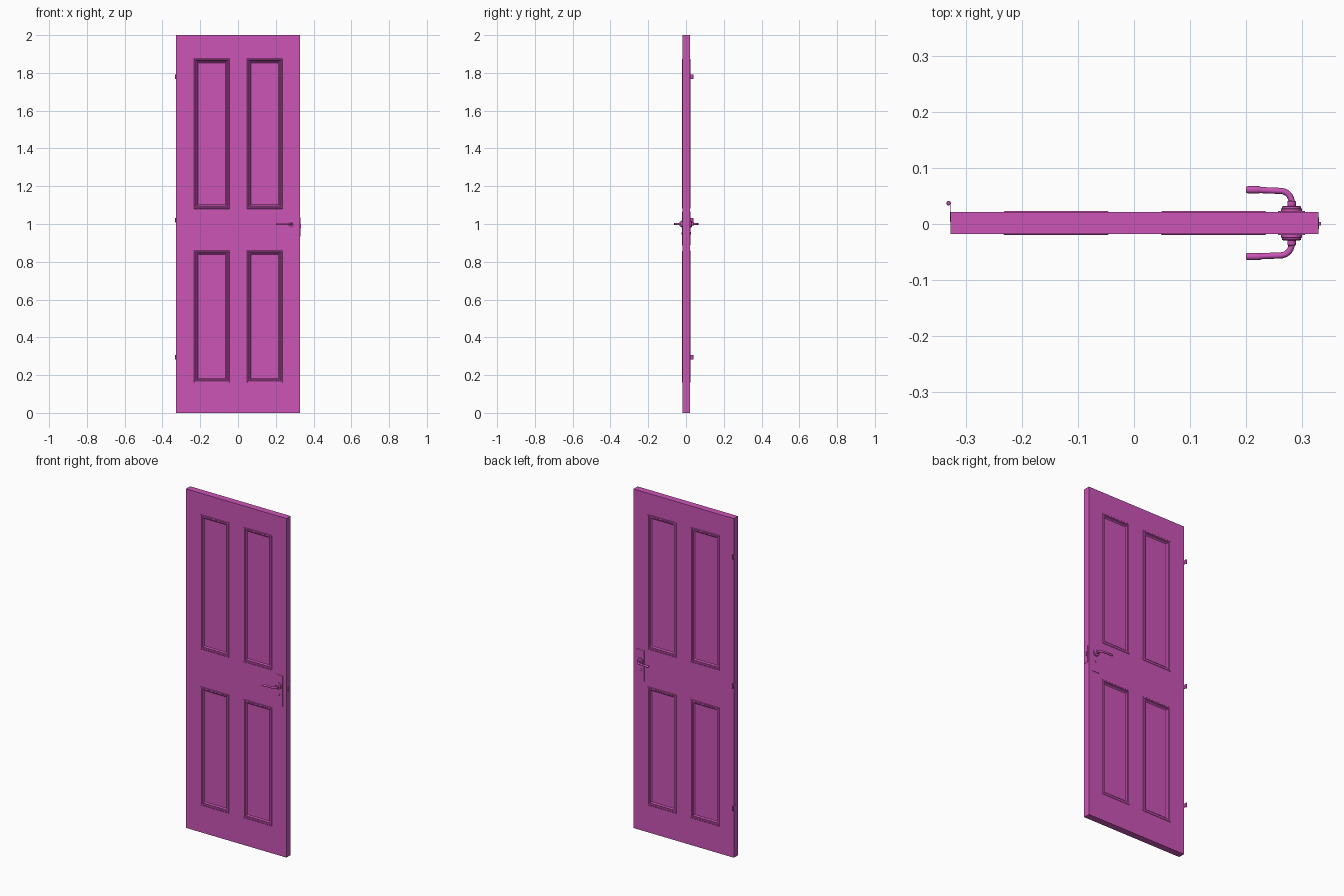
import bpy, bmesh, math
from mathutils import Matrix, Vector

if "Cube" in bpy.data.objects:
    bpy.data.objects.remove(bpy.data.objects["Cube"], do_unlink=True)

magenta = bpy.data.materials.new("magenta paint")
magenta.use_nodes = True
COLOUR = (0.60, 0.09, 0.47, 1)
magenta.diffuse_color = COLOUR
magenta.node_tree.nodes["Principled BSDF"].inputs["Base Color"].default_value = COLOUR

FRONT, BACK = -0.018, 0.021
HANDLE_X, HANDLE_Z = 0.281, 1.0


def finish(name, bm, smooth=False):
    bmesh.ops.recalc_face_normals(bm, faces=bm.faces)
    mesh = bpy.data.meshes.new(name)
    bm.to_mesh(mesh)
    bm.free()
    mesh.materials.append(magenta)
    ob = bpy.data.objects.new(name, mesh)
    bpy.context.collection.objects.link(ob)
    if smooth:
        bpy.ops.object.select_all(action='DESELECT')
        ob.select_set(True)
        bpy.context.view_layer.objects.active = ob
        bpy.ops.object.shade_smooth_by_angle(angle=math.radians(35))
    return ob


def box(name, lo, hi):
    lo, hi = Vector(lo), Vector(hi)
    bm = bmesh.new()
    m = Matrix.Translation((lo + hi) / 2) @ Matrix.Diagonal((*(hi - lo), 1))
    bmesh.ops.create_cube(bm, size=1, matrix=m)
    return finish(name, bm)


def lathe(name, profile, origin, axis, sides=24):
    """Turn a (radius, distance) profile about an axis through origin."""
    bm = bmesh.new()
    turn = Vector(axis).to_track_quat('Z', 'Y').to_matrix().to_4x4()
    m = Matrix.Translation(origin) @ turn
    rings = [[bm.verts.new(m @ Vector((r * math.cos(a), r * math.sin(a), d)))
              for a in (math.tau * i / sides for i in range(sides))]
             for r, d in profile]
    for a, b in zip(rings, rings[1:]):
        for i in range(sides):
            j = (i + 1) % sides
            bm.faces.new((a[i], a[j], b[j], b[i]))
    bm.faces.new(rings[0])
    bm.faces.new(rings[-1])
    return finish(name, bm, True)


# Door slab: a grid on both faces, closed round the rim
xs = (-0.327, -0.233, -0.045, 0.048, 0.236, 0.329)
zs = (0, 0.16, 0.86, 1.08, 1.875, 2)
bm = bmesh.new()
sheet = {(i, j, k): bm.verts.new((x, y, z)) for i, x in enumerate(xs)
         for j, z in enumerate(zs) for k, y in enumerate((FRONT, BACK))}
panels = []
last = len(xs) - 1
for i in range(last):
    for j in range(last):
        for k in (0, 1):
            f = bm.faces.new([sheet[c] for c in ((i, j, k), (i + 1, j, k),
                                                 (i + 1, j + 1, k), (i, j + 1, k))])
            if i in (1, 3) and j in (1, 3):
                panels.append(f)
    for e in (0, last):
        bm.faces.new([sheet[c] for c in ((i, e, 0), (i + 1, e, 0), (i + 1, e, 1), (i, e, 1))])
        bm.faces.new([sheet[c] for c in ((e, i, 0), (e, i + 1, 0), (e, i + 1, 1), (e, i, 1))])
bmesh.ops.recalc_face_normals(bm, faces=bm.faces)
# Panel mouldings: raised bead, cove, then the sunken panel
for width, depth in ((0.002, 0.002), (0.006, 0), (0.003, -0.004), (0.005, 0),
                     (0.006, -0.006)):
    bmesh.ops.inset_individual(bm, faces=panels, thickness=width, depth=depth,
                               use_even_offset=True)
finish("door_slab", bm)

# Lever handle sets on both faces
for side, face, out in (("front", FRONT, -1), ("back", BACK, 1)):
    at = (HANDLE_X, face, HANDLE_Z)
    box(side + "_backplate", (0.257, min(face, face + out * 0.002), 0.885),
        (0.305, max(face, face + out * 0.002), 1.065))
    lathe(side + "_rosette", ((0.019, 0), (0.019, 0.006), (0.017, 0.007),
                              (0.017, 0.010), (0.015, 0.011)), at, (0, out, 0))
    lathe(side + "_collar", ((0.0075, 0.01), (0.0075, 0.019), (0.006, 0.021)),
          at, (0, out, 0))
    lathe(side + "_keyhole_cover", ((0.007, 0), (0.007, 0.004), (0.005, 0.005)),
          (HANDLE_X, face, 0.95), (0, out, 0), 16)
    # Bent lever bar
    curve = bpy.data.curves.new(side + "_lever", 'CURVE')
    curve.dimensions = '3D'
    curve.bevel_depth = 0.0055
    curve.bevel_resolution = 3
    curve.use_fill_caps = True
    spline = curve.splines.new('POLY')
    bend = [(0.261 + 0.02 * math.cos(a), 0.018 + 0.02 * math.sin(a))
            for a in (math.pi / 2 * i / 8 for i in range(9))]
    path = [(HANDLE_X, 0.008)] + bend + [(0.225, 0.0395), (0.205, 0.0405)]
    spline.points.add(len(path) - 1)
    for p, (x, d) in zip(spline.points, path):
        p.co = (x, face + out * d, HANDLE_Z, 1)
    curve.materials.append(magenta)
    lever = bpy.data.objects.new(side + "_lever", curve)
    bpy.context.collection.objects.link(lever)
    lathe(side + "_lever_tip", ((0.0055, 0), (0.0065, 0.003), (0.0065, 0.023), (0.005, 0.026)),
          (0.226, face + out * 0.04, HANDLE_Z), (-1, 0, 0), 16)

# Latch on the closing edge
box("latch_plate", (0.325, -0.009, 0.935), (0.330, 0.012, 1.035))
box("latch_bolt", (0.325, -0.003, 0.975), (0.333, 0.004, 1.0))

# Hinges on the opposite edge
for name, z in (("lower", 0.295), ("middle", 1.02), ("upper", 1.78)):
    box(name + "_hinge_leaf", (-0.3285, 0.004, z - 0.0125), (-0.327, 0.036, z + 0.0125))
    lathe(name + "_hinge_knuckle", ((0.003, 0), (0.004, 0.001), (0.004, 0.024), (0.003, 0.025)),
          (-0.3305, 0.037, z - 0.0125), (0, 0, 1), 16)
